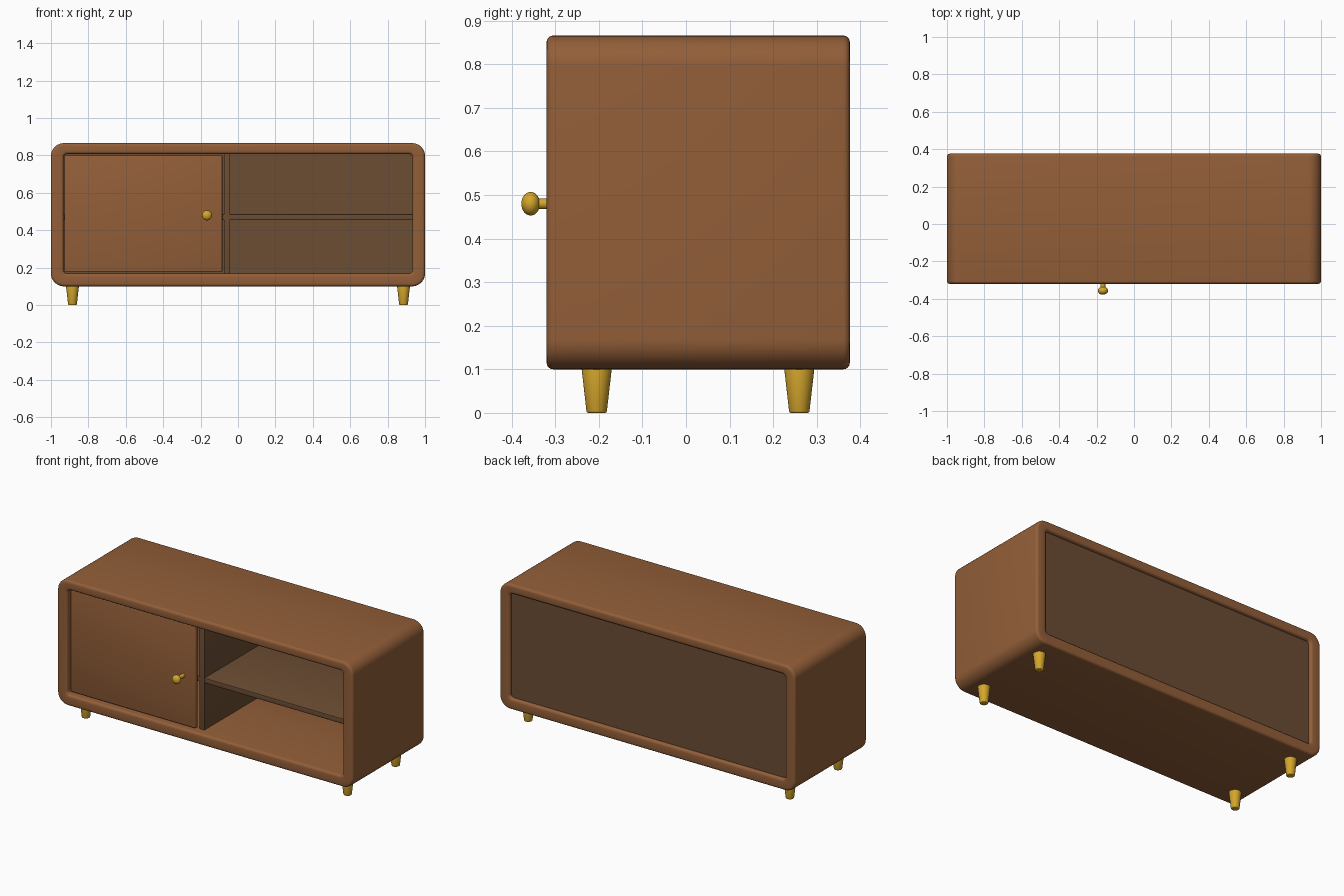
import bpy, bmesh, math
from mathutils import Matrix

if "Cube" in bpy.data.objects:
    bpy.data.objects.remove(bpy.data.objects["Cube"])


def material(name, rgb):
    m = bpy.data.materials.new(name)
    m.diffuse_color = (*rgb, 1)
    m.use_nodes = True
    m.node_tree.nodes["Principled BSDF"].inputs["Base Color"].default_value = m.diffuse_color
    return m


WOOD = material("warm brown wood", (0.29, 0.113, 0.040))
DARK = material("dark brown wood", (0.150, 0.074, 0.033))
GOLD = material("brass gold", (0.66, 0.38, 0.025))


def finish(bm, name, mat):
    bmesh.ops.recalc_face_normals(bm, faces=bm.faces[:])
    me = bpy.data.meshes.new(name)
    bm.to_mesh(me)
    bm.free()
    me.materials.append(mat)
    ob = bpy.data.objects.new(name, me)
    bpy.context.collection.objects.link(ob)
    bpy.ops.object.select_all(action='DESELECT')
    ob.select_set(True)
    bpy.context.view_layer.objects.active = ob
    bpy.ops.object.shade_smooth_by_angle(angle=math.radians(35))
    return ob


def bevel_sharp(bm, width, segments=4):
    bm.normal_update()
    edges = [e for e in bm.edges if e.calc_face_angle(0) > math.radians(50)]
    bmesh.ops.bevel(bm, geom=edges, offset=width, segments=segments,
                    profile=0.5, affect='EDGES')


def box(name, lo, hi, mat, bevel=0.0):
    bm = bmesh.new()
    bmesh.ops.create_cube(bm, size=1)
    for v in bm.verts:
        v.co = [a if c < 0 else b for a, b, c in zip(lo, hi, v.co)]
    if bevel:
        bevel_sharp(bm, bevel, 3)
    return finish(bm, name, mat)


def rounded_rect(x, z0, z1, r, n=9):
    pts = []
    corners = [(x - r, z1 - r), (-x + r, z1 - r), (-x + r, z0 + r), (x - r, z0 + r)]
    for k, (cx, cz) in enumerate(corners):
        for i in range(n + 1):
            a = math.pi / 2 * (k + i / n)
            pts.append((cx + r * math.cos(a), cz + r * math.sin(a)))
    return pts


# Outer shell: rounded rectangular tube open to front and back
bm = bmesh.new()
outer = rounded_rect(1.0, 0.10, 0.866, 0.07)
inner = rounded_rect(0.932, 0.168, 0.808, 0.02)
loops = [[bm.verts.new((x, y, z)) for x, z in pts]
         for pts, y in ((outer, -0.32), (outer, 0.376), (inner, 0.376), (inner, -0.32))]
count = len(outer)
for k in range(4):
    a, b = loops[k], loops[(k + 1) % 4]
    for i in range(count):
        j = (i + 1) % count
        bm.faces.new((a[i], a[j], b[j], b[i]))
bmesh.ops.recalc_face_normals(bm, faces=bm.faces[:])
bevel_sharp(bm, 0.015)
finish(bm, "cabinet_shell", WOOD)

# Interior panels
box("back_panel", (-0.935, 0.33, 0.165), (0.935, 0.355, 0.811), DARK)
box("divider", (-0.076, -0.265, 0.166), (-0.042, 0.332, 0.81), DARK, 0.003)
box("shelf", (-0.934, -0.264, 0.455), (0.934, 0.332, 0.486), DARK, 0.003)

# Door
box("door", (-0.928, -0.292, 0.176), (-0.084, -0.266, 0.801), WOOD, 0.006)

# Knob and its stem
bm = bmesh.new()
bmesh.ops.create_uvsphere(bm, u_segments=32, v_segments=16, radius=1)
bmesh.ops.transform(bm, verts=bm.verts[:], matrix=Matrix.Translation((-0.166, -0.3565, 0.48))
                    @ Matrix.Diagonal((0.027, 0.0215, 0.027, 1)))
finish(bm, "door_knob", GOLD)
bm = bmesh.new()
bmesh.ops.create_cone(bm, cap_ends=True, segments=24, radius1=0.0125, radius2=0.0125, depth=0.07,
                      matrix=Matrix.Translation((-0.166, -0.315, 0.48))
                      @ Matrix.Rotation(math.pi / 2, 4, 'X'))
finish(bm, "knob_stem", GOLD)

# Four tapered legs
for side, x in (("left", -0.885), ("right", 0.885)):
    for end, y in (("front", -0.205), ("back", 0.26)):
        bm = bmesh.new()
        bmesh.ops.create_cone(bm, cap_ends=True, segments=32, radius1=0.023, radius2=0.035,
                              depth=0.105, matrix=Matrix.Translation((x, y, 0.0525)))
        bevel_sharp(bm, 0.004, 3)
        finish(bm, f"{end}_{side}_leg", GOLD)
